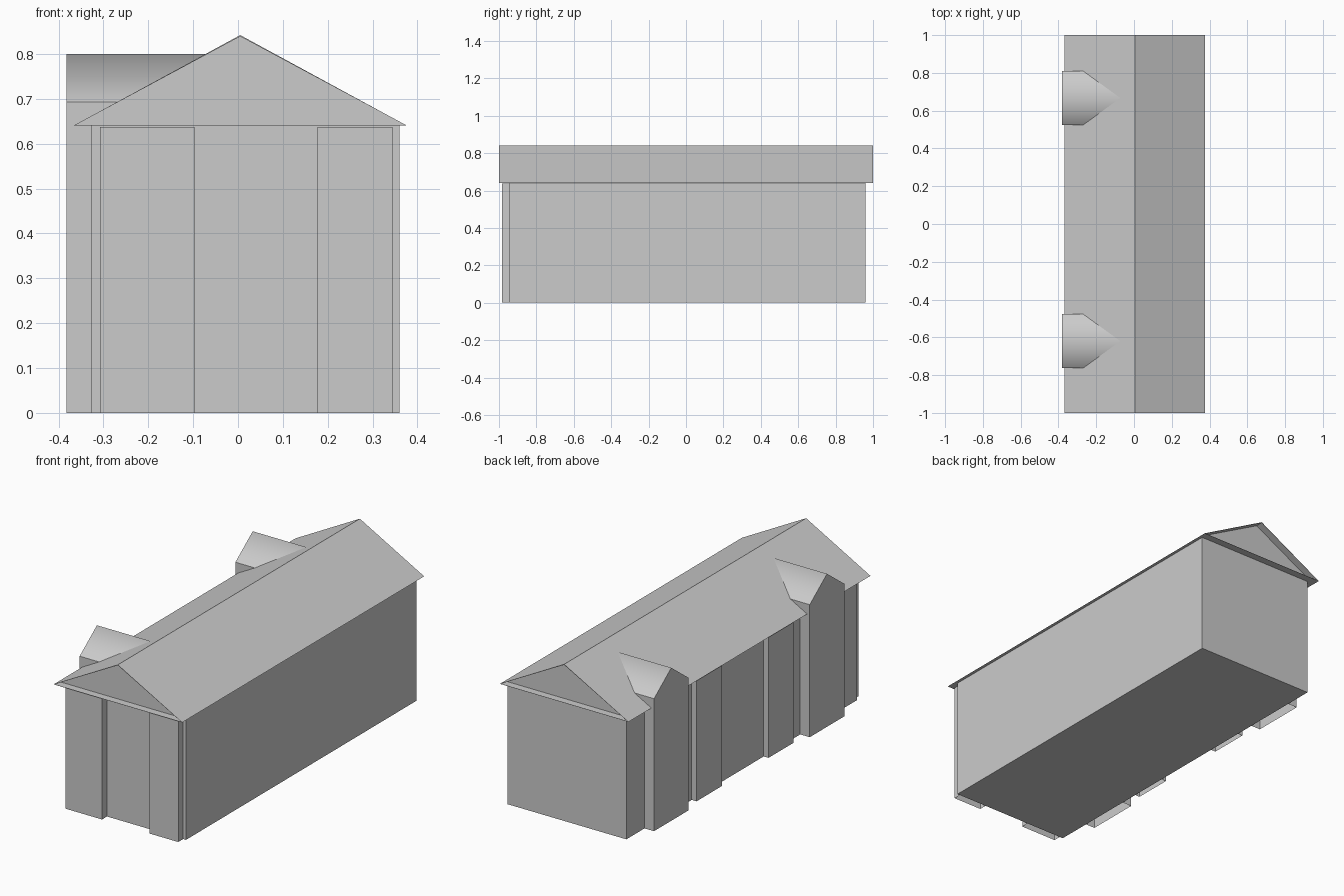
import bpy
import bmesh

cube = bpy.data.objects.get("Cube")
if cube:
    bpy.data.objects.remove(cube, do_unlink=True)

grey = bpy.data.materials.new("plain_grey")
grey.use_nodes = True
GREY = (0.6, 0.6, 0.6, 1)
grey.diffuse_color = GREY
grey.node_tree.nodes["Principled BSDF"].inputs["Base Color"].default_value = GREY

# Main sizes
EAVE, RIDGE = 0.64, 0.842
ROOF_L, ROOF_R = -0.367, 0.377
RIDGE_X = (ROOF_L + ROOF_R) / 2
WALL_L, WALL_R = -0.327, 0.36
WALL_F, WALL_B = -0.944, 0.96
PITCH = (RIDGE - EAVE) / (RIDGE_X - ROOF_L)


def finish(name, bm, smooth=False):
    mesh = bpy.data.meshes.new(name)
    bm.to_mesh(mesh)
    bm.free()
    mesh.materials.append(grey)
    for poly in mesh.polygons:
        poly.use_smooth = smooth
    obj = bpy.data.objects.new(name, mesh)
    bpy.context.collection.objects.link(obj)
    return obj


def box(name, x0, x1, y0, y1, top, open_bottom=False):
    bm = bmesh.new()
    bmesh.ops.create_cube(bm, size=1)
    for v in bm.verts:
        v.co.x = x1 if v.co.x > 0 else x0
        v.co.y = y1 if v.co.y > 0 else y0
        v.co.z = top if v.co.z > 0 else 0
    if open_bottom:
        base = [f for f in bm.faces if f.normal.z < -0.5]
        bmesh.ops.delete(bm, geom=base, context='FACES_ONLY')
    return finish(name, bm)


def roof_x(z):
    """x where the main roof's dormer-side slope reaches height z"""
    return ROOF_L + (z - EAVE) / PITCH


def main_roof():
    bm = bmesh.new()
    ring = [(ROOF_L, EAVE), (ROOF_R, EAVE), (RIDGE_X, RIDGE)]
    front = bm.faces.new([bm.verts.new((x, -1, z)) for x, z in ring])
    new = bmesh.ops.extrude_face_region(bm, geom=[front], use_keep_orig=True)
    bmesh.ops.translate(bm, vec=(0, 2, 0),
                        verts=[g for g in new["geom"] if isinstance(g, bmesh.types.BMVert)])
    bmesh.ops.recalc_face_normals(bm, faces=bm.faces)
    # Recessed gables behind a thin rim
    ends = [f for f in bm.faces if abs(f.normal.y) > 0.9]
    for end in ends:
        inward = -0.04 if end.normal.y > 0 else 0.04
        bmesh.ops.inset_region(bm, faces=[end], thickness=0.003)
        gable = bmesh.ops.extrude_discrete_faces(bm, faces=[end])["faces"][0]
        bmesh.ops.translate(bm, vec=(0, inward, 0), verts=gable.verts)
    return finish("main_roof", bm)


def dormer(label, yc):
    half, out, eave, ridge = 0.143, -0.382, 0.693, 0.80
    # Tall bay from the ground to the dormer gable, open underneath
    bm = bmesh.new()

    def face(points):
        bm.faces.new([bm.verts.new(p) for p in points])

    face([(out, yc + half, 0), (out, yc - half, 0), (out, yc - half, eave),
          (out, yc, ridge), (out, yc + half, eave)])
    side = [(out, 0), (WALL_L, 0), (WALL_L, EAVE + (WALL_L - ROOF_L) * PITCH),
            (roof_x(eave), eave), (out, eave)]
    for sign in (-1, 1):
        face([(x, yc + sign * half, z) for x, z in side[::-sign]])
    bmesh.ops.remove_doubles(bm, verts=bm.verts, dist=0.0001)
    bmesh.ops.recalc_face_normals(bm, faces=bm.faces)
    finish(label + "_bay", bm)

    # Softly shaded dormer roof, running into the main slope
    bm = bmesh.new()
    tip = bm.verts.new((roof_x(ridge), yc, ridge))
    peak = bm.verts.new((out, yc, ridge))
    for sign in (-1, 1):
        outer = bm.verts.new((out, yc + sign * half, eave))
        inner = bm.verts.new((roof_x(eave), yc + sign * half, eave))
        bm.faces.new([peak, outer, inner, tip][::-sign])
    bm.normal_update()
    finish(label + "_roof", bm, smooth=True)


box("main_walls", WALL_L, WALL_R, WALL_F, WALL_B, EAVE)
main_roof()

# Shallow projections on the front
for name, x0, x1 in (("front_right_projection", -0.308, -0.097),
                     ("front_left_projection", 0.177, 0.344)):
    box(name, x0, x1, -0.985, WALL_F, 0.637, open_bottom=True)

# Shallow projections between the dormers
for name, y0, y1 in (("side_rear_projection", 0.21, 0.42),
                     ("side_front_projection", -0.38, -0.175)):
    box(name, -0.355, WALL_L, y0, y1, 0.637, open_bottom=True)

dormer("rear_dormer", 0.667)
dormer("front_dormer", -0.62)
